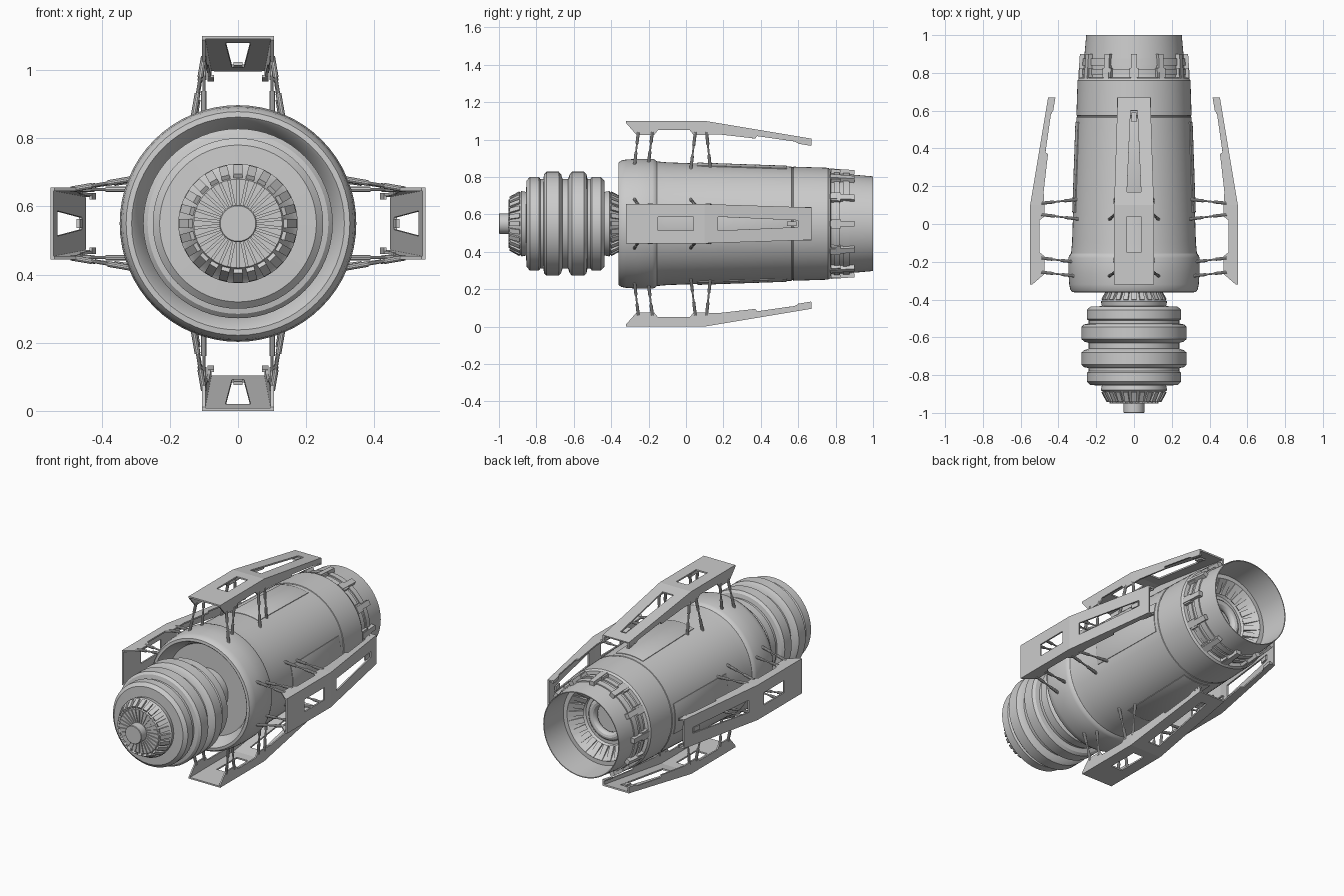
import bpy, bmesh, math
from mathutils import Matrix, Vector

if "Cube" in bpy.data.objects:
    bpy.data.objects.remove(bpy.data.objects["Cube"])

AXIS_Z = 0.55
TAU = 2 * math.pi


def finish(name, bm, quarter=0, smooth=30, solid=0):
    """Turn a bmesh built around the y axis into an object at the engine axis."""
    bmesh.ops.remove_doubles(bm, verts=bm.verts, dist=1e-5)
    bmesh.ops.recalc_face_normals(bm, faces=bm.faces)
    me = bpy.data.meshes.new(name)
    bm.to_mesh(me)
    bm.free()
    for p in me.polygons:
        p.use_smooth = smooth > 0
    me.set_sharp_from_angle(angle=math.radians(smooth))
    ob = bpy.data.objects.new(name, me)
    ob.location.z = AXIS_Z
    ob.rotation_euler.y = quarter * math.pi / 2
    bpy.context.collection.objects.link(ob)
    if solid:
        m = ob.modifiers.new("thickness", 'SOLIDIFY')
        m.thickness, m.offset, m.use_even_offset = solid, -1, True
    return ob


def revolve(bm, prof, n=64, a0=0.0, a1=TAU, closed=False):
    """Sweep (radius, y) points round the y axis; closed profiles get end caps."""
    full = a1 - a0 > TAU - 1e-4
    rings = []
    for i in range(n if full else n + 1):
        a = a0 + (a1 - a0) * i / n
        rings.append([bm.verts.new((r * math.sin(a), y, r * math.cos(a))) for r, y in prof])
    for i in range(n):
        A, B = rings[i], rings[(i + 1) % len(rings)]
        for j in range(len(prof) if closed else len(prof) - 1):
            k = (j + 1) % len(prof)
            bm.faces.new((A[j], A[k], B[k], B[j]))
    if not full:
        bm.faces.new(rings[0])
        bm.faces.new(rings[-1])


def box(bm, m, size):
    bmesh.ops.create_cube(bm, size=1, matrix=m @ Matrix.Diagonal((*size, 1)))


def block_ring(name, n, r, y, size, tilt=0.0):
    """Ring of boxes; size = (tangential, along y, radial)."""
    bm = bmesh.new()
    for i in range(n):
        m = Matrix.Rotation(TAU * i / n, 4, 'Y') @ Matrix.Translation((0, y, r))
        box(bm, m @ Matrix.Rotation(tilt, 4, 'X'), size)
    finish(name, bm, smooth=0)


def rod(bm, p, q, r):
    d = q - p
    m = Matrix.Translation((p + q) / 2) @ d.to_track_quat('Z', 'Y').to_matrix().to_4x4()
    bmesh.ops.create_cone(bm, cap_ends=True, segments=10, radius1=r, radius2=r,
                          depth=d.length, matrix=m)


# main shell: front lip, collar, tapered body, banded nozzle, inner floor
bm = bmesh.new()
revolve(bm, [(0, -.28), (.27, -.28), (.28, -.31), (.305, -.355), (.312, -.362), (.328, -.36),
             (.338, -.345), (.343, -.32), (.347, -.26), (.347, -.18), (.342, -.165),
             (.333, -.155), (.328, -.10), (.305, .565), (.302, .567), (.302, .573),
             (.305, .575), (.299, .76), (.29, .772), (.27, .775), (.268, .79), (.275, .79),
             (.275, .82), (.267, .82), (.266, .84), (.273, .84), (.271, .875), (.264, .875),
             (.253, 1.0), (.248, 1.0), (.245, .82), (.22, .82), (.15, .74), (.13, .74),
             (.13, .70), (0, .70)])
finish("engine_shell", bm)

# nozzle clamps and inner nozzle vanes
block_ring("nozzle_clamps", 12, .274, .835, (.03, .13, .034), -.07)
block_ring("nozzle_clamp_feet", 12, .279, .80, (.05, .05, .022), -.07)
block_ring("inner_nozzle_vanes", 24, .19, .785, (.03, .09, .02), .85)
bm = bmesh.new()
revolve(bm, [(.105 + .025 * math.cos(TAU * i / 12), .735 + .025 * math.sin(TAU * i / 12))
             for i in range(12)], 48, closed=True)
finish("inner_nozzle_ring", bm)

# ribbed front drum: half profile (distance from middle, radius) mirrored
MID = -.645
half = [(.015, .24), (.022, .262), (.035, .278), (.10, .278), (.113, .265), (.118, .24),
        (.134, .24), (.142, .25), (.19, .25), (.208, .23), (.21, .17), (.235, .175),
        (.245, .162), (.298, .13)]
prof = [(0, MID - .298)] + [(r, MID - d) for d, r in reversed(half)]
prof += [(r, MID + d) for d, r in half] + [(.13, -.27)]
bm = bmesh.new()
revolve(bm, prof)
finish("ribbed_drum", bm)
block_ring("front_cap_flutes", 24, .151, MID - .268, (.025, .06, .018), .5)
block_ring("rear_cap_flutes", 24, .151, MID + .268, (.025, .06, .018), -.5)
block_ring("front_face_ribs", 30, .09, MID - .298, (.009, .012, .08))

# front shaft stub
bm = bmesh.new()
revolve(bm, [(0, -1), (.052, -1), (.055, -.997), (.055, -.93), (0, -.93)], 32)
finish("front_shaft", bm)

# rail stations: (y, wall depth)
stations = [(-.32, .012), (-.265, .075), (-.17, .075), (-.15, .05), (.02, .05), (.04, .075),
            (.10, .075), (.17, .06), (.32, .052), (.37, .05), (.38, .035), (.58, .03),
            (.60, .037), (.67, .037)]


def slope(y, flat, end):
    return flat + (end - flat) * max(0, y - .10) / .57


def in_hole(y):
    return -.15 <= y < .04 or .17 <= y < .60


struts = [(-.255, -.275, .13, .315), (-.18, -.20, .10, .325),
          (.05, .025, .13, .285), (.11, .13, .10, .295)]

for k, side in enumerate(("top", "right", "bottom", "left")):
    # channel rail with two windows
    bm = bmesh.new()
    rows = []
    for y, depth in stations:
        h, w = slope(y, .55, .455), slope(y, .105, .087)
        hole = .037 if y < .18 else .037 - .019 * (y - .17) / .43
        if y > .60:
            hole = .018
        pts = [(-w, h - depth), (-w, h), (-hole, h), (hole, h), (w, h), (w, h - depth)]
        rows.append([bm.verts.new((u, y, v)) for u, v in pts])
    for i in range(len(rows) - 1):
        for j in range(5):
            if j == 2 and in_hole(stations[i][0]):
                continue
            bm.faces.new((rows[i][j], rows[i + 1][j], rows[i + 1][j + 1], rows[i][j + 1]))
    finish(side + "_rail", bm, k, smooth=0, solid=.009)

    # small latch in the narrow end of the long window
    bm = bmesh.new()
    tilt = Matrix.Rotation(-math.atan2(.095, .57), 4, 'X')
    box(bm, Matrix.Translation((0, .565, slope(.565, .55, .455) - .008)) @ tilt, (.026, .05, .01))
    # inward lips at the rail's rear end
    for s in (-1, 1):
        box(bm, Matrix.Translation((s * .080, .635, .426)) @ tilt, (.018, .07, .008))
    finish(side + "_rail_latch", bm, k, smooth=0)

    # struts with end sleeves
    bm = bmesh.new()
    for s in (-1, 1):
        for yt, yb, xb, hb in struts:
            p, q = Vector((s * .1, yt, .49)), Vector((s * xb, yb, hb))
            rod(bm, p, q, .005)
            rod(bm, p, p.lerp(q, .35), .0085)
            rod(bm, p.lerp(q, .62), q, .0085)
    finish(side + "_struts", bm, k)

    # raised curved panel on the body beneath the rail
    bm = bmesh.new()
    revolve(bm, [(.31, .06), (.325, .06), (.327, .065), (.3105, .535), (.309, .54), (.29, .54)],
            12, -.30, .30, closed=True)
    finish(side + "_body_panel", bm, k)
